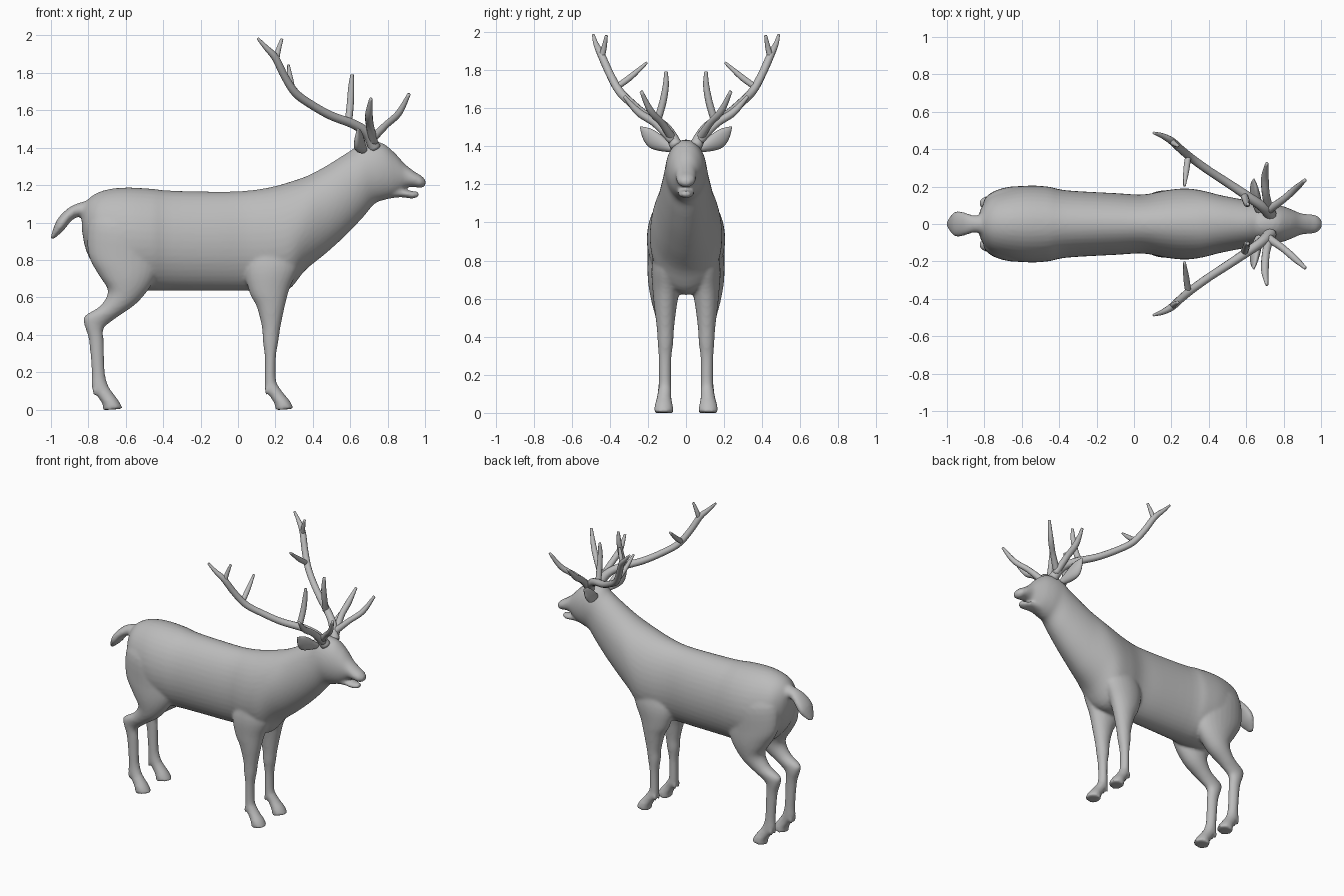
import bpy, bmesh, math
from mathutils import Vector

grey = bpy.data.materials.new("plain_grey")
grey.diffuse_color = (0.5, 0.5, 0.5, 1)


def spline(rows, steps):
    """Catmull-Rom interpolation through rows of numbers."""
    out = []
    for i in range(len(rows) - 1):
        p = [rows[max(0, min(len(rows) - 1, i + k))] for k in (-1, 0, 1, 2)]
        for s in range(steps):
            t = s / steps
            out.append([0.5 * (2 * b + (c - a) * t + (2 * a - 5 * b + 4 * c - d) * t * t
                               + (3 * b - a - 3 * c + d) * t ** 3) for a, b, c, d in zip(*p)])
    return out + [list(rows[-1])]


def skin(name, rings, sides):
    """Closed surface through rings given as (centre, axis u, axis v)."""
    bm = bmesh.new()
    loops = []
    for c, u, v in rings:
        loops.append([bm.verts.new(c + u * math.cos(2 * math.pi * k / sides) + v * math.sin(2 * math.pi * k / sides))
                      for k in range(sides)])
    for a, b in zip(loops, loops[1:]):
        for k in range(sides):
            j = (k + 1) % sides
            bm.faces.new((a[k], a[j], b[j], b[k]))
    bm.faces.new(loops[0])
    bm.faces.new(loops[-1])
    bmesh.ops.recalc_face_normals(bm, faces=bm.faces)
    me = bpy.data.meshes.new(name)
    bm.to_mesh(me)
    bm.free()
    for f in me.polygons:
        f.use_smooth = True
    me.materials.append(grey)
    ob = bpy.data.objects.new(name, me)
    bpy.context.collection.objects.link(ob)
    return ob


def profile_loft(name, rows, side=1, sides=28, steps=4):
    """Rows: x, z of one outline, x, z of the other, y centre, half width."""
    rings = []
    for x1, z1, x2, z2, y, w in spline(rows, steps):
        c = Vector(((x1 + x2) / 2, side * y, (z1 + z2) / 2))
        rings.append((c, Vector(((x1 - x2) / 2, 0, (z1 - z2) / 2)), Vector((0, max(w, 0.003), 0))))
    return skin(name, rings, sides)


def tube(name, rows, side=1):
    """Round tapering branch, rows: x, y, z, radius."""
    pts = spline(rows, 5)
    rings = []
    for i, (x, y, z, r) in enumerate(pts):
        a, b = Vector(pts[max(0, i - 1)][:3]), Vector(pts[min(len(pts) - 1, i + 1)][:3])
        t = (b - a).normalized()
        u = t.cross(Vector((0.5, 0.8, -0.4))).normalized()
        v = t.cross(u)
        m = Vector((1, side, 1))
        rings.append((Vector((x, y, z)) * m, u * r * m, v * r * m))
    return skin(name, rings, 12)


# torso, neck and head: upper outline, lower outline, half width
torso = [(-.835, 1.06, -.835, .96, .03), (-.815, 1.11, -.815, .86, .09), (-.76, 1.155, -.775, .78, .15),
         (-.68, 1.18, -.69, .69, .185), (-.58, 1.187, -.58, .64, .205), (-.46, 1.18, -.46, .635, .2),
         (-.36, 1.17, -.36, .635, .18), (-.1, 1.165, -.1, .635, .165), (.05, 1.17, .05, .635, .158),
         (.18, 1.19, .16, .62, .18), (.27, 1.215, .27, .64, .19), (.36, 1.245, .36, .745, .18),
         (.45, 1.29, .47, .835, .155), (.54, 1.345, .58, .935, .135), (.61, 1.39, .67, 1.03, .12),
         (.66, 1.43, .73, 1.1, .11), (.72, 1.435, .78, 1.12, .105), (.78, 1.42, .83, 1.135, .092),
         (.84, 1.37, .87, 1.16, .072), (.89, 1.315, .9, 1.185, .056), (.94, 1.275, .94, 1.19, .052),
         (.98, 1.25, .977, 1.185, .045), (1.005, 1.225, 1.0, 1.195, .02)]
parts = [profile_loft("body", [r[:4] + (0,) + r[4:] for r in torso], sides=40)]

# lower jaw
parts.append(profile_loft("jaw", [(.78, 1.21, .79, 1.125, 0, .05), (.86, 1.185, .87, 1.135, 0, .045),
                                  (.93, 1.168, .93, 1.128, 0, .038), (.968, 1.163, .965, 1.137, 0, .02)]))

# tail
parts.append(profile_loft("tail", [(-.78, 1.12, -.8, 1.02, 0, .06), (-.85, 1.105, -.85, 1.03, 0, .045),
                                   (-.91, 1.075, -.89, 1.01, 0, .06), (-.97, 1.01, -.935, .955, 0, .068),
                                   (-1.005, .91, -.985, .912, 0, .02)]))

hind = [(-.74, 1.1, -.52, 1.08, .08, .05), (-.8, 1.0, -.43, .95, .1, .095), (-.8, .83, -.42, .78, .112, .09),
        (-.745, .72, -.46, .67, .115, .085), (-.695, .635, -.54, .57, .115, .07),
        (-.735, .555, -.63, .505, .115, .052), (-.82, .5, -.685, .465, .112, .042),
        (-.822, .455, -.72, .43, .11, .038), (-.797, .37, -.718, .36, .11, .032),
        (-.782, .2, -.712, .2, .11, .031), (-.782, .12, -.695, .13, .112, .035),
        (-.755, .075, -.67, .09, .115, .038), (-.725, .03, -.637, .045, .117, .048),
        (-.722, -.003, -.615, .004, .117, .052)]
fore = [(.1, .92, .33, .94, .09, .06), (.04, .76, .33, .78, .1, .08), (.06, .63, .277, .65, .105, .07),
        (.1, .55, .25, .55, .108, .058), (.128, .44, .227, .44, .108, .045), (.132, .37, .217, .37, .108, .041),
        (.143, .28, .203, .28, .11, .033), (.143, .15, .203, .16, .11, .032), (.145, .11, .22, .12, .112, .036),
        (.168, .075, .245, .085, .115, .038), (.195, .03, .278, .045, .117, .048), (.2, -.003, .298, .004, .117, .052)]
# ear: centre x, y, z, half width, half thickness
ear = [(.67, .07, 1.385, .02, .02), (.655, .12, 1.405, .036, .026), (.647, .165, 1.43, .045, .024),
       (.643, .205, 1.465, .034, .016), (.64, .24, 1.502, .004, .004)]
# antler branches: x, y, z, radius
antler = {
    "antler_beam": [(.73, .05, 1.4, .034), (.69, .09, 1.475, .028), (.62, .14, 1.525, .025), (.5, .22, 1.57, .023),
                    (.4, .285, 1.625, .022), (.31, .35, 1.69, .022), (.25, .4, 1.78, .021),
                    (.2, .445, 1.88, .02), (.15, .472, 1.935, .014), (.105, .487, 1.985, .007)],
    "antler_fork": [(.205, .442, 1.87, .016), (.215, .43, 1.92, .014), (.235, .418, 1.982, .008)],
    "antler_inner_tine": [(.29, .365, 1.71, .016), (.28, .29, 1.765, .016), (.27, .205, 1.84, .007)],
    "antler_upright_tine": [(.59, .15, 1.535, .02), (.6, .122, 1.63, .019), (.605, .106, 1.72, .016), (.61, .105, 1.792, .009)],
    "antler_side_tine": [(.725, .07, 1.43, .024), (.705, .16, 1.52, .021), (.7, .25, 1.58, .02), (.71, .325, 1.663, .008)],
    "antler_brow_tine": [(.71, .07, 1.44, .024), (.79, .125, 1.52, .019), (.86, .185, 1.585, .018), (.915, .235, 1.688, .009)],
}
for side, tag in ((1, "left"), (-1, "right")):
    parts.append(profile_loft("hind_leg", hind, side))
    parts.append(profile_loft("front_leg", fore, side))
    # dew claws behind the fetlocks
    for x in (-.765, .155):
        for dy in (-.018, .018):
            parts.append(tube("dew_claw", [(x + .02, .112 + dy, .13, .014), (x, .112 + dy, .105, .013),
                                           (x - .005, .112 + dy, .078, .007)], side))
    rings = []
    for x, y, z, w, t in spline(ear, 4):
        rings.append((Vector((x, y * side, z)), Vector((.3 * w, -.6 * w * side, .8 * w)), Vector((t, .25 * t * side, 0))))
    skin("ear_" + tag, rings, 16)
    for name, rows in antler.items():
        tube(name + "_" + tag, rows, side)

# fuse torso, legs, jaw and tail into one smooth skin
bpy.ops.object.select_all(action='DESELECT')
for ob in parts:
    ob.select_set(True)
bpy.context.view_layer.objects.active = parts[0]
bpy.ops.object.join()
body = bpy.context.object
fuse = body.modifiers.new("fuse", 'REMESH')
fuse.mode = 'VOXEL'
fuse.voxel_size = 0.01
fuse.use_smooth_shade = True
soften = body.modifiers.new("soften", 'SMOOTH')
soften.factor = 0.5
soften.iterations = 5
